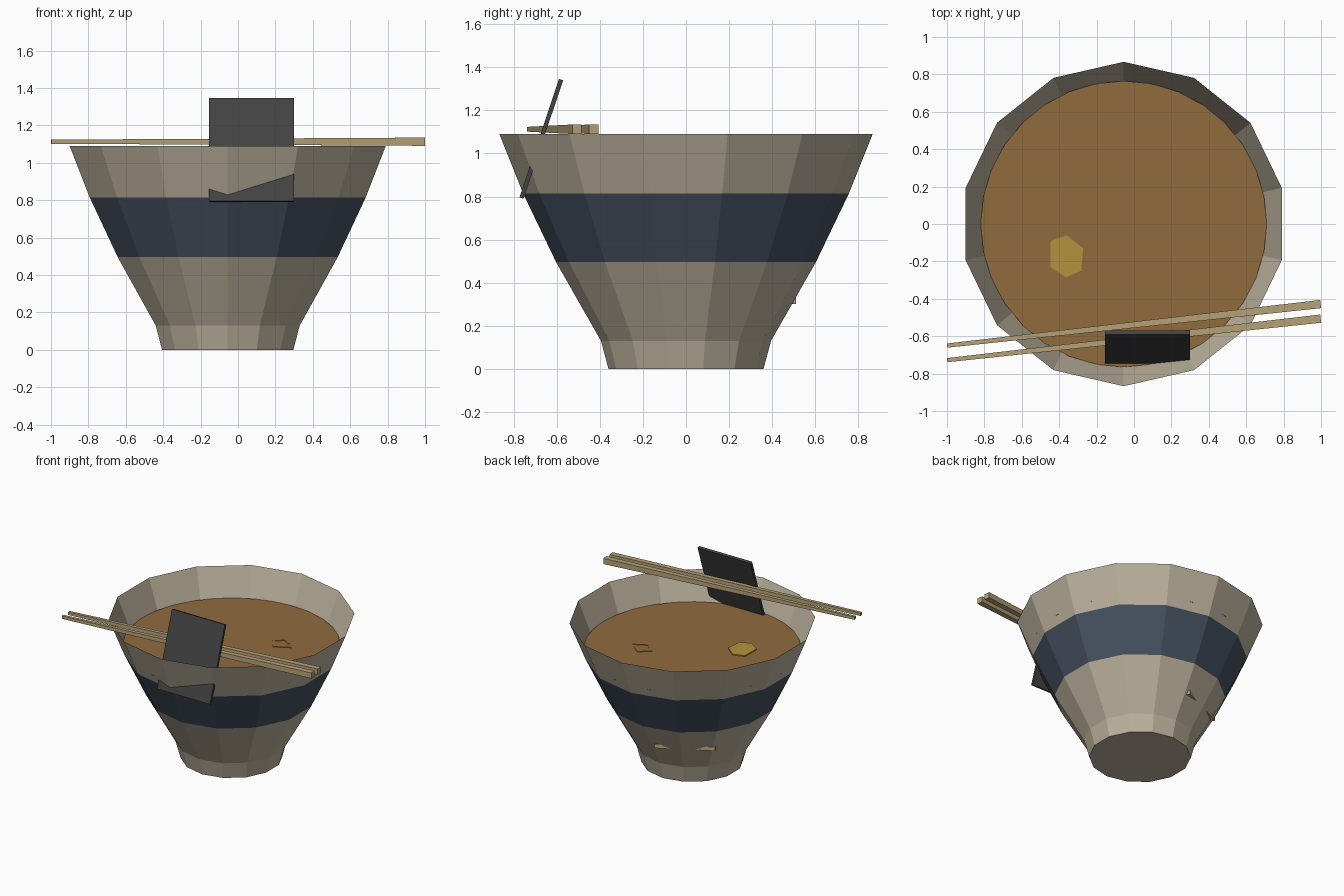
import bpy, bmesh, math
from mathutils import Vector

cube = bpy.data.objects.get("Cube")
if cube:
    bpy.data.objects.remove(cube, do_unlink=True)

CX = -0.055       # bowl axis
BROTH_Z = 0.877


def material(name, rgb):
    m = bpy.data.materials.new(name)
    m.use_nodes = True
    color = (*rgb, 1)
    m.diffuse_color = color
    bsdf = m.node_tree.nodes["Principled BSDF"]
    bsdf.inputs["Base Color"].default_value = color
    bsdf.inputs["Roughness"].default_value = 0.8
    return m


clay = material("beige clay", (0.50, 0.44, 0.335))
navy = material("navy glaze", (0.062, 0.083, 0.12))
soup = material("brown broth", (0.28, 0.145, 0.048))
wood = material("pale wood", (0.46, 0.355, 0.185))
black = material("dark seaweed", (0.055, 0.055, 0.055))
yellow = material("yellow", (0.45, 0.29, 0.045))
dough = material("noodle tan", (0.55, 0.40, 0.20))


def finish(name, bm, *mats):
    mesh = bpy.data.meshes.new(name)
    bm.to_mesh(mesh)
    bm.free()
    obj = bpy.data.objects.new(name, mesh)
    for m in mats:
        mesh.materials.append(m)
    bpy.context.collection.objects.link(obj)
    return obj


def ring(bm, radius, z, sides):
    return [bm.verts.new((CX + radius * math.sin(math.tau * i / sides),
                          radius * math.cos(math.tau * i / sides), z))
            for i in range(sides)]


def bridge(bm, low, high, index=0):
    for i in range(len(low)):
        j = (i + 1) % len(low)
        bm.faces.new((low[i], high[i], high[j], low[j])).material_index = index


def bar(name, start, end, size_a, size_b, mat):
    """Square bar tapering from size_a to size_b."""
    start, end = Vector(start), Vector(end)
    side = (end - start).cross(Vector((0, 0, 1))).normalized()
    up = side.cross(end - start).normalized()
    bm = bmesh.new()
    loops = []
    for p, s in ((start, size_a / 2), (end, size_b / 2)):
        loops.append([bm.verts.new(p + side * s * a + up * s * b)
                      for a, b in ((-1, -1), (1, -1), (1, 1), (-1, 1))])
    bridge(bm, *loops)
    for loop in loops:
        bm.faces.new(loop)
    bmesh.ops.recalc_face_normals(bm, faces=bm.faces)
    return finish(name, bm, mat)


def plate(name, points, z, height, mat):
    """Flat outline extruded upward."""
    bm = bmesh.new()
    face = bm.faces.new([bm.verts.new((x, y, z)) for x, y in points])
    top = bmesh.ops.extrude_face_region(bm, geom=[face])["geom"]
    for v in top:
        if isinstance(v, bmesh.types.BMVert):
            v.co.z += height
    bmesh.ops.recalc_face_normals(bm, faces=bm.faces)
    return finish(name, bm, mat)


# Faceted bowl with a foot and a coloured band
profile = [(0.36, 0), (0.395, 0.13), (0.603, 0.495), (0.757, 0.815), (0.867, 1.09)]
bm = bmesh.new()
rings = [ring(bm, r, z, 14) for r, z in profile]
bm.faces.new(rings[0])
for k in range(len(rings) - 1):
    bridge(bm, rings[k], rings[k + 1], 1 if k == 2 else 0)
finish("bowl", bm, clay, navy)

# Broth surface
bm = bmesh.new()
bm.faces.new(reversed(ring(bm, 0.765, BROTH_Z, 32)))
finish("broth", bm, soup)

# Seaweed sheet leaning through the front wall
bm = bmesh.new()
bmesh.ops.create_cube(bm, size=1)
bmesh.ops.scale(bm, vec=(0.455, 0.02, 0.58), verts=bm.verts)
sheet = finish("seaweed_sheet", bm, black)
sheet.location = (0.0725, -0.672, 1.068)
sheet.rotation_euler.x = -0.322

# Pair of tapered chopsticks resting on the rim
for name, shift in (("back_chopstick", 0), ("front_chopstick", -0.078)):
    bar(name, (-0.999, -0.65 + shift, 1.1125), (0.998, -0.428 + shift, 1.1125),
        0.022, 0.044, wood)

# Toppings at the surface of the broth
plate("yellow_topping", [(-0.36, -0.06), (-0.445, -0.09), (-0.447, -0.23),
                         (-0.365, -0.285), (-0.282, -0.25), (-0.272, -0.13)],
      BROTH_Z, 0.008, yellow)
plate("curled_topping", [(0.283, 0.235), (0.219, 0.283), (0.144, 0.214),
                         (0.214, 0.123), (0.33, 0.187), (0.318, 0.2),
                         (0.218, 0.148), (0.17, 0.213), (0.222, 0.26),
                         (0.272, 0.222)],
      BROTH_Z, 0.004, soup)

# Noodle edge showing through the back wall
bar("noodle", (-0.47, 0.31, 0.325), (-0.08, 0.498, 0.315), 0.03, 0.03, dough)
